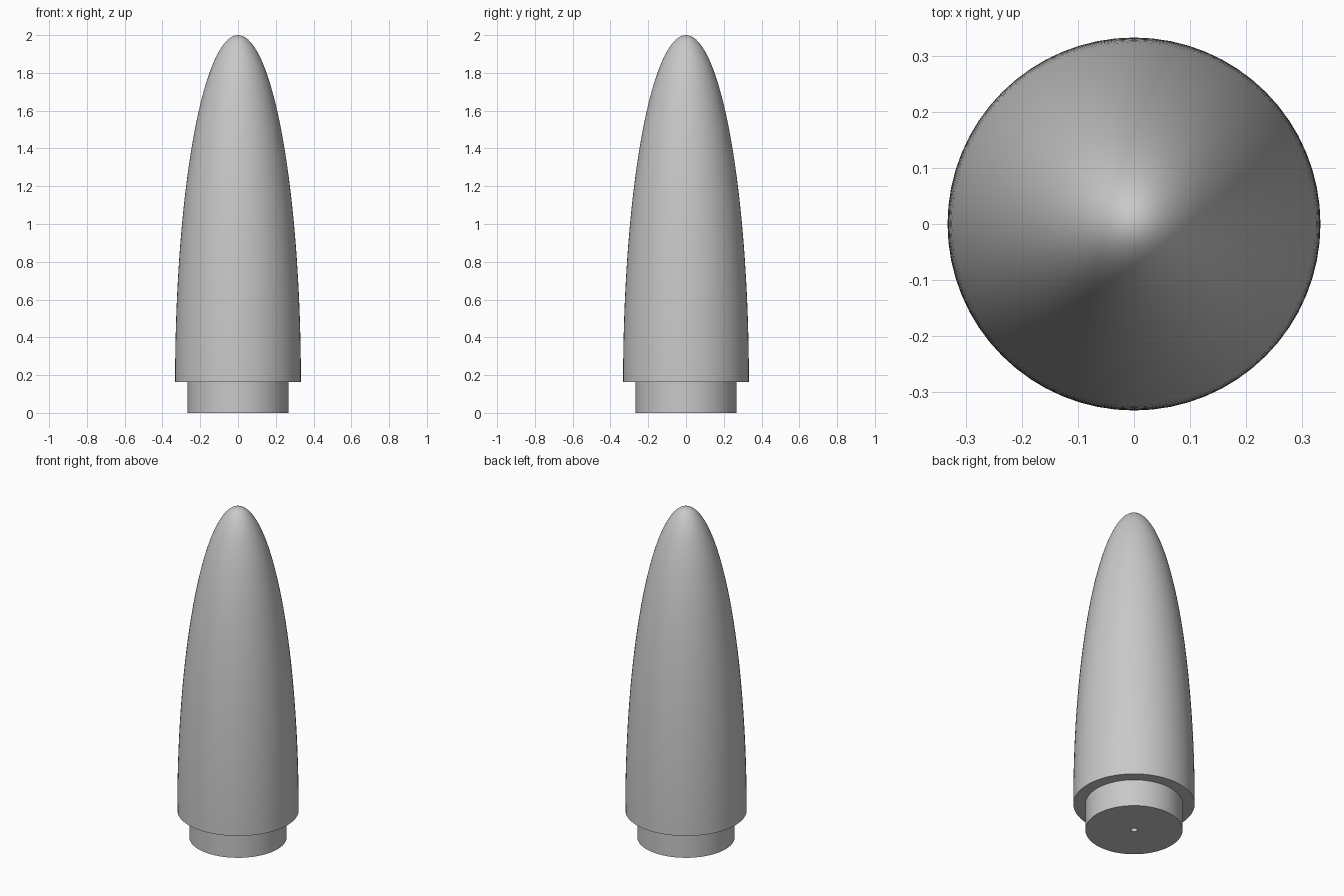
import bpy
import bmesh
import math

SEGMENTS = 64
CONE_RADIUS = 0.333
SHOULDER_RADIUS = 0.267
HOLE_RADIUS = 0.018
STEP = 0.163
HEIGHT = 2.0
HOLE_DEPTH = 1.2
RINGS = 48

cube = bpy.data.objects.get("Cube")
if cube:
    bpy.data.objects.remove(cube, do_unlink=True)

grey = bpy.data.materials.new("light_grey")
grey.use_nodes = True
colour = (0.58, 0.58, 0.58, 1)
grey.diffuse_color = colour
grey.node_tree.nodes["Principled BSDF"].inputs["Base Color"].default_value = colour


def lathe(name, profile):
    """Spin a (radius, height) profile around z into a smooth object."""
    bm = bmesh.new()
    verts = [bm.verts.new((r, 0, z)) for r, z in profile]
    edges = [bm.edges.new(pair) for pair in zip(verts, verts[1:])]
    bmesh.ops.spin(bm, geom=verts + edges, cent=(0, 0, 0), axis=(0, 0, 1),
                   angle=math.tau, steps=SEGMENTS, use_merge=True)
    bmesh.ops.remove_doubles(bm, verts=bm.verts[:], dist=1e-5)
    bmesh.ops.recalc_face_normals(bm, faces=bm.faces[:])
    mesh = bpy.data.meshes.new(name)
    bm.to_mesh(mesh)
    bm.free()
    mesh.materials.append(grey)
    obj = bpy.data.objects.new(name, mesh)
    bpy.context.collection.objects.link(obj)
    bpy.ops.object.select_all(action="DESELECT")
    obj.select_set(True)
    bpy.context.view_layer.objects.active = obj
    bpy.ops.object.shade_smooth_by_angle(angle=math.radians(35))
    return obj


# Elliptical nose cone with a flat underside and a blind bore
angles = [math.pi / 2 * i / RINGS for i in range(RINGS + 1)]
ogive = [(CONE_RADIUS * math.cos(a), STEP + (HEIGHT - STEP) * math.sin(a))
         for a in angles]
lathe("nose_cone", [(0, HOLE_DEPTH), (HOLE_RADIUS, HOLE_DEPTH),
                    (HOLE_RADIUS, STEP)] + ogive)

# Narrower shoulder plug, bored through the middle
lathe("shoulder", [(HOLE_RADIUS, STEP), (HOLE_RADIUS, 0),
                   (SHOULDER_RADIUS, 0), (SHOULDER_RADIUS, STEP)])
